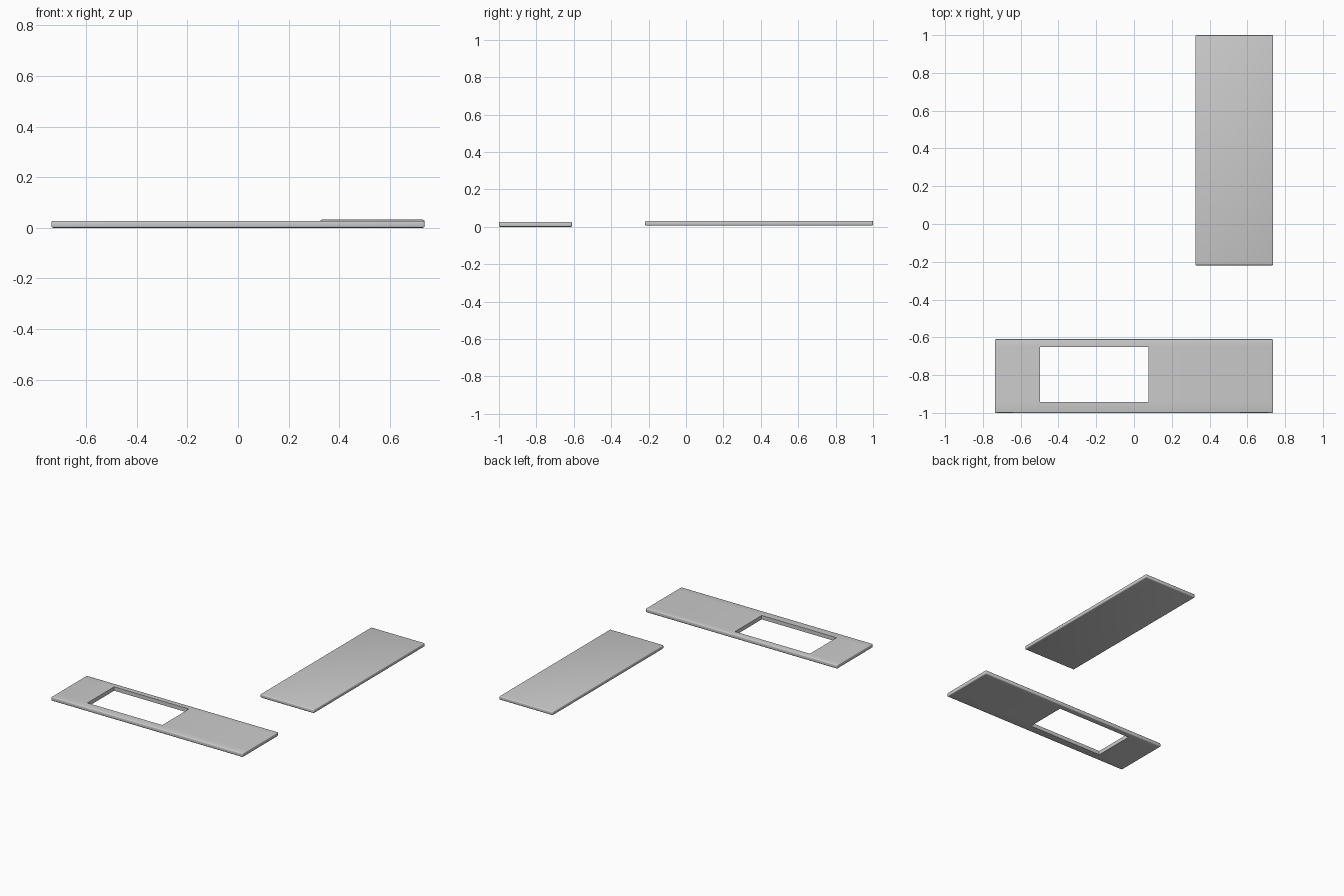
import bpy, bmesh, math

if "Cube" in bpy.data.objects:
    bpy.data.objects.remove(bpy.data.objects["Cube"])


def slab(name, xs, ys, z0, z1, bevel=0.006):
    """Flat slab on a grid of cut lines; a 3x3 grid leaves its centre cell open."""
    bm = bmesh.new()
    v = [[bm.verts.new((x, y, z0)) for x in xs] for y in ys]
    for j in range(len(ys) - 1):
        for i in range(len(xs) - 1):
            if len(xs) == 4 and i == 1 and j == 1:
                continue
            bm.faces.new((v[j][i], v[j][i + 1], v[j + 1][i + 1], v[j + 1][i]))
    # thickness
    ext = bmesh.ops.extrude_face_region(bm, geom=bm.faces[:], use_keep_orig=True)
    for g in ext["geom"]:
        if isinstance(g, bmesh.types.BMVert):
            g.co.z = z1
    bmesh.ops.recalc_face_normals(bm, faces=bm.faces[:])

    # soften only the outer rim, the cutout stays sharp
    def on_rim(p):
        return p.x in (lo_x, hi_x) or p.y in (lo_y, hi_y)
    bm.verts.ensure_lookup_table()
    lo_x, hi_x = min(q.co.x for q in bm.verts), max(q.co.x for q in bm.verts)
    lo_y, hi_y = min(q.co.y for q in bm.verts), max(q.co.y for q in bm.verts)
    rim = [e for e in bm.edges
           if all(on_rim(q.co) for q in e.verts)
           and e.calc_face_angle(0) > math.radians(60)]
    bmesh.ops.bevel(bm, geom=rim, offset=bevel, segments=3, profile=0.5,
                    affect='EDGES', clamp_overlap=True)
    me = bpy.data.meshes.new(name)
    bm.to_mesh(me)
    bm.free()
    ob = bpy.data.objects.new(name, me)
    bpy.context.collection.objects.link(ob)
    bpy.ops.object.select_all(action='DESELECT')
    ob.select_set(True)
    bpy.context.view_layer.objects.active = ob
    bpy.ops.object.shade_smooth_by_angle(angle=math.radians(40))
    return ob


# worktop with the rectangular sink cutout
slab("sink_worktop", (-0.737, -0.498, 0.078, 0.737),
     (-1.0, -0.943, -0.65, -0.61), 0.0, 0.027)
# separate plain worktop, set slightly higher
slab("plain_worktop", (0.325, 0.737), (-0.219, 1.0), 0.007, 0.032)
